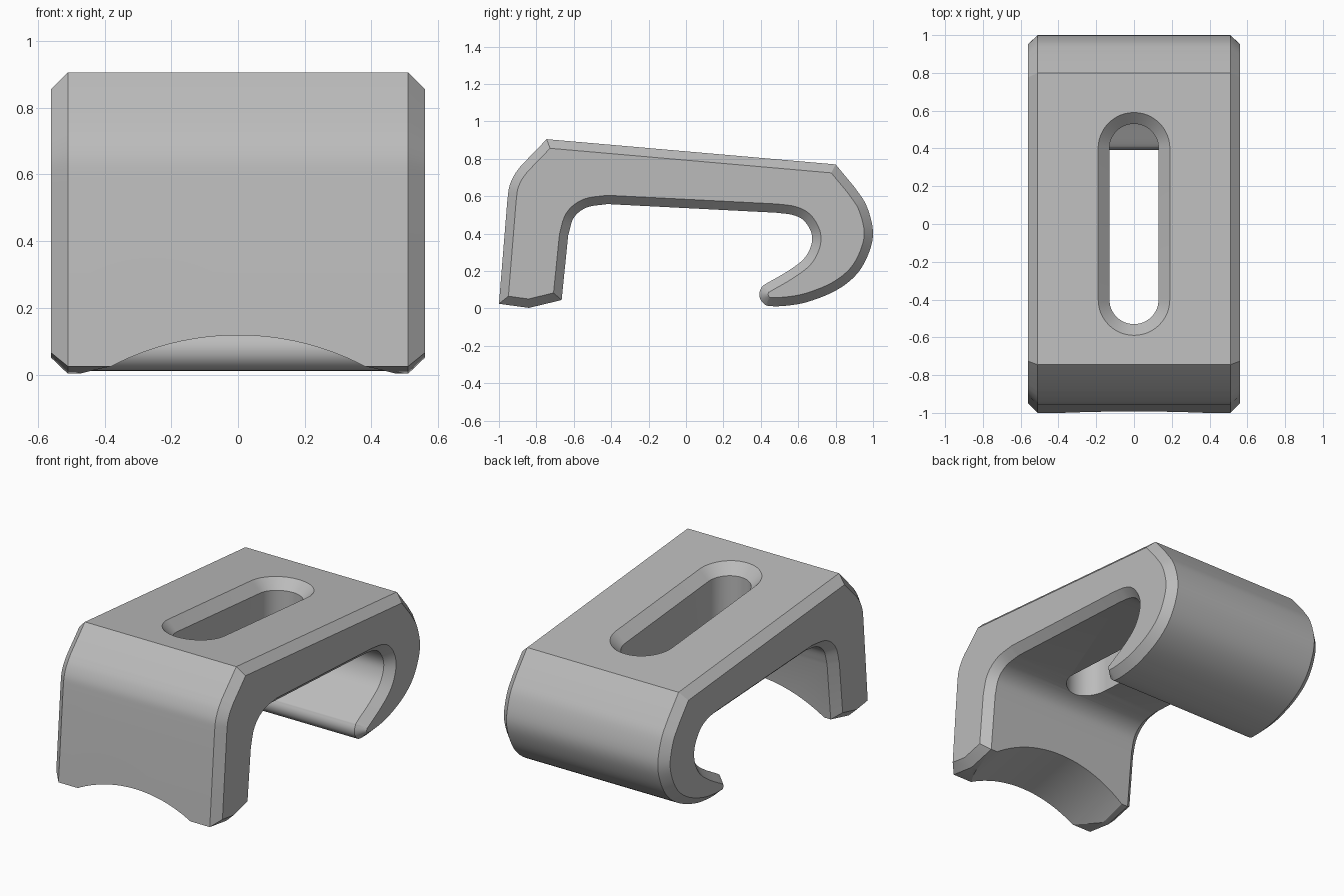
import bpy, bmesh, math
from mathutils import Vector, Matrix

cube = bpy.data.objects.get("Cube")
if cube:
    bpy.data.objects.remove(cube, do_unlink=True)

HALF_WIDTH = 0.56
CHAMFER = 0.05

grey = bpy.data.materials.new("plain_grey")
grey.use_nodes = True
grey.diffuse_color = (0.5, 0.5, 0.5, 1)
grey.node_tree.nodes["Principled BSDF"].inputs["Base Color"].default_value = grey.diffuse_color


def smooth_path(points, steps=5):
    """Catmull-Rom curve through the points."""
    pts = [Vector(p) for p in points]
    pts = [2 * pts[0] - pts[1]] + pts + [2 * pts[-1] - pts[-2]]
    out = []
    for a, b, c, d in zip(pts, pts[1:], pts[2:], pts[3:]):
        for i in range(steps):
            t = i / steps
            out.append(0.5 * (2 * b + (c - a) * t + (2 * a - 5 * b + 4 * c - d) * t ** 2
                              + (3 * b - a - 3 * c + d) * t ** 3))
    return out + [pts[-2]]


def inset(points, dist):
    """Mitred inward offset of a clockwise outline."""
    out = []
    for i, p in enumerate(points):
        d1 = (p - points[i - 1]).normalized()
        d2 = (points[(i + 1) % len(points)] - p).normalized()
        n1, n2 = Vector((d1.y, -d1.x)), Vector((d2.y, -d2.x))
        out.append(p + (n1 + n2) * dist / (1 + n1.dot(n2)))
    return out


def loft(name, rings):
    """Solid through closed rings of equal size, capped at both ends."""
    bm = bmesh.new()
    loops = [[bm.verts.new(p) for p in ring] for ring in rings]
    n = len(loops[0])
    for a, b in zip(loops, loops[1:]):
        for i in range(n):
            j = (i + 1) % n
            bm.faces.new((a[i], a[j], b[j], b[i]))
    bm.faces.new(loops[0])
    bm.faces.new(loops[-1])
    bmesh.ops.recalc_face_normals(bm, faces=bm.faces)
    mesh = bpy.data.meshes.new(name)
    bm.to_mesh(mesh)
    bm.free()
    obj = bpy.data.objects.new(name, mesh)
    bpy.context.collection.objects.link(obj)
    mesh.materials.append(grey)
    return obj


# Side outline of the clip: leg, sloping top, rounded hook and inner opening
tip = [(0.455 + 0.063 * math.cos(math.radians(a)), 0.075 + 0.063 * math.sin(math.radians(a)))
       for a in range(260, 119, -28)]
leg_bend = smooth_path([(-0.955, 0.58), (-0.945, 0.65), (-0.92, 0.71), (-0.885, 0.76)])
hook = smooth_path([(0.90, 0.65), (0.965, 0.55), (1.0, 0.41), (0.975, 0.29), (0.91, 0.18),
                    (0.8, 0.095), (0.65, 0.035), (0.53, 0.014)] + tip +
                   [(0.54, 0.197), (0.63, 0.265), (0.67, 0.34), (0.67, 0.405),
                    (0.63, 0.47), (0.57, 0.5), (0.48, 0.512)])
inner_bend = smooth_path([(-0.42, 0.558), (-0.53, 0.54), (-0.6, 0.485), (-0.63, 0.39)])
outline = ([Vector((-1.0, 0.025))] + leg_bend + [Vector((-0.745, 0.905)), Vector((0.80, 0.77))]
           + hook + inner_bend + [Vector((-0.665, 0.045)), Vector((-0.84, 0.003))])
face = inset(outline, CHAMFER - 0.003)

# Body with chamfered ends
edge = HALF_WIDTH - CHAMFER
clip = loft("clip_body", [[(x, p.x, p.y) for p in ring] for x, ring in
                          ((-HALF_WIDTH, face), (-edge, outline), (edge, outline), (HALF_WIDTH, face))])


# Slot cutter with a countersunk rim that follows the sloping top
def slot_ring(radius, height):
    ring = []
    for i in range(50):
        a = math.pi * (i if i < 25 else i - 1) / 24
        y = radius * math.sin(a) + (0.4 if i < 25 else -0.4)
        ring.append((radius * math.cos(a), y, 0.835 - 0.088 * y + height))
    return ring


slot = loft("slot_cutter", [slot_ring(r, h) for r, h in
                            ((0.13, -0.4), (0.13, -0.055), (0.245, 0.06))])

# Wide tilted cylinder that arches the foot
bm = bmesh.new()
place = (Matrix.Translation((0, -0.8, -0.71)) @ Matrix.Rotation(math.atan(0.21), 4, 'X')
         @ Matrix.Rotation(math.pi / 2, 4, 'X'))
bmesh.ops.create_cone(bm, cap_ends=True, segments=128, radius1=0.85, radius2=0.85,
                      depth=0.9, matrix=place)
arch_mesh = bpy.data.meshes.new("arch_cutter")
bm.to_mesh(arch_mesh)
bm.free()
arch_mesh.materials.append(grey)
arch = bpy.data.objects.new("arch_cutter", arch_mesh)
bpy.context.collection.objects.link(arch)

# Cut both openings, then shade
bpy.ops.object.select_all(action='DESELECT')
bpy.context.view_layer.objects.active = clip
clip.select_set(True)
for cutter in (slot, arch):
    cutter.hide_render = True
    mod = clip.modifiers.new(cutter.name, 'BOOLEAN')
    mod.operation = 'DIFFERENCE'
    mod.solver = 'EXACT'
    mod.object = cutter
    bpy.ops.object.modifier_apply(modifier=mod.name)
    bpy.data.objects.remove(cutter, do_unlink=True)
bpy.ops.object.shade_smooth_by_angle(angle=math.radians(25))
